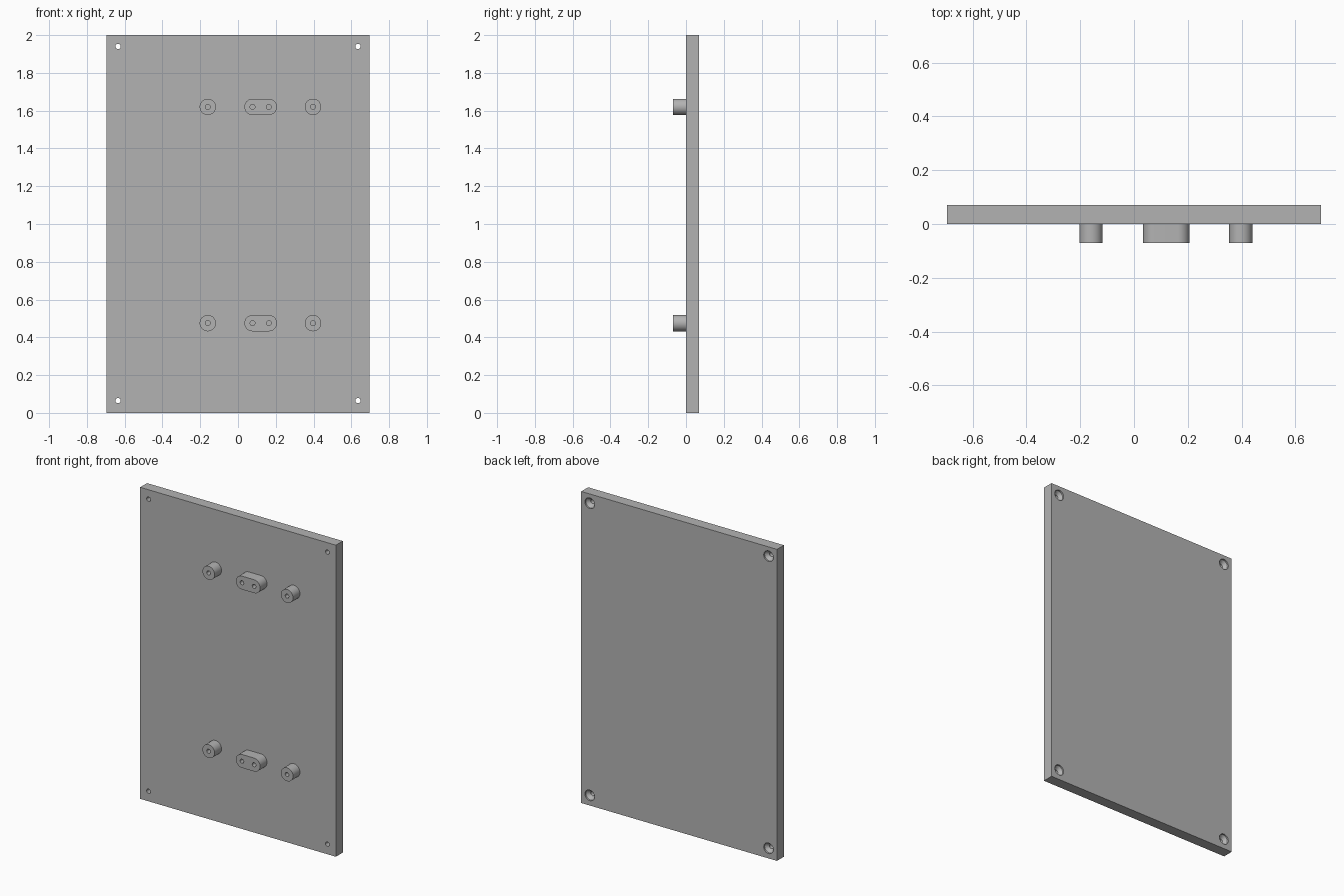
import bpy, bmesh, math
from mathutils import Vector

if "Cube" in bpy.data.objects:
    bpy.data.objects.remove(bpy.data.objects["Cube"])

WIDTH, HEIGHT, THICK = 1.39, 2.0, 0.07
POST_R, BORE_R = 0.043, 0.013
ROWS = (0.475, 1.62)

grey = bpy.data.materials.new("plain grey")
grey.use_nodes = True
grey.diffuse_color = (0.45, 0.45, 0.45, 1)
grey.node_tree.nodes["Principled BSDF"].inputs["Base Color"].default_value = grey.diffuse_color


def finish(name, bm):
    bmesh.ops.recalc_face_normals(bm, faces=bm.faces)
    mesh = bpy.data.meshes.new(name)
    bm.to_mesh(mesh)
    bm.free()
    mesh.materials.append(grey)
    obj = bpy.data.objects.new(name, mesh)
    bpy.context.collection.objects.link(obj)
    return obj


def loft(bm, rings):
    """Closed solid through (outline, y) rings."""
    loops = [[bm.verts.new((x, y, z)) for x, z in outline] for outline, y in rings]
    for a, b in zip(loops, loops[1:]):
        for i in range(len(a)):
            j = (i + 1) % len(a)
            bm.faces.new((a[i], a[j], b[j], b[i]))
    bm.faces.new(loops[0])
    bm.faces.new(loops[-1])


def slot(x, z, r, half=0.0, n=24):
    """Circle outline, stretched to a slot when half is above zero."""
    points = []
    for side in (1, -1):
        for i in range(n + (1 if half else 0)):
            a = math.pi * i / n - side * math.pi / 2
            points.append((x + side * half + r * math.cos(a), z + r * math.sin(a)))
    return points


def cut(obj, bm):
    """Subtract the shape, then shade curved walls smooth."""
    cutter = finish("cutter", bm)
    cutter.hide_render = True
    mod = obj.modifiers.new("holes", 'BOOLEAN')
    mod.operation, mod.solver, mod.object = 'DIFFERENCE', 'EXACT', cutter
    bpy.ops.object.select_all(action='DESELECT')
    bpy.context.view_layer.objects.active = obj
    obj.select_set(True)
    bpy.ops.object.modifier_apply(modifier=mod.name)
    bpy.data.objects.remove(cutter)
    bpy.ops.object.shade_smooth_by_angle(angle=math.radians(30))


# Back plate with countersunk corner holes
bm = bmesh.new()
bmesh.ops.create_cube(bm, size=1)
bmesh.ops.scale(bm, verts=bm.verts, vec=(WIDTH, THICK, HEIGHT))
bmesh.ops.translate(bm, verts=bm.verts, vec=Vector((0, THICK / 2, HEIGHT / 2)))
plate = finish("back_plate", bm)

bm = bmesh.new()
for x in (-0.635, 0.635):
    for z in (0.065, HEIGHT - 0.06):
        loft(bm, [(slot(x, z, 0.014), -0.02), (slot(x, z, 0.014), 0.04),
                  (slot(x, z, 0.034), 0.06), (slot(x, z, 0.034), 0.09)])
cut(plate, bm)


# Standoffs on the front: round, double and round in each row
def standoff(name, x, z, half):
    bm = bmesh.new()
    outline = slot(x, z, POST_R, half)
    loft(bm, [(outline, -THICK), (outline, 0)])
    post = finish(name, bm)
    bm = bmesh.new()
    for offset in ((-half, half) if half else (0,)):
        bore = slot(x + offset, z, BORE_R)
        loft(bm, [(bore, -THICK - 0.02), (bore, 0.02)])
    cut(post, bm)


for row, z in zip(("lower", "upper"), ROWS):
    standoff(row + "_right_standoff", -0.16, z, 0)
    standoff(row + "_double_standoff", 0.12, z, 0.043)
    standoff(row + "_left_standoff", 0.397, z, 0)
